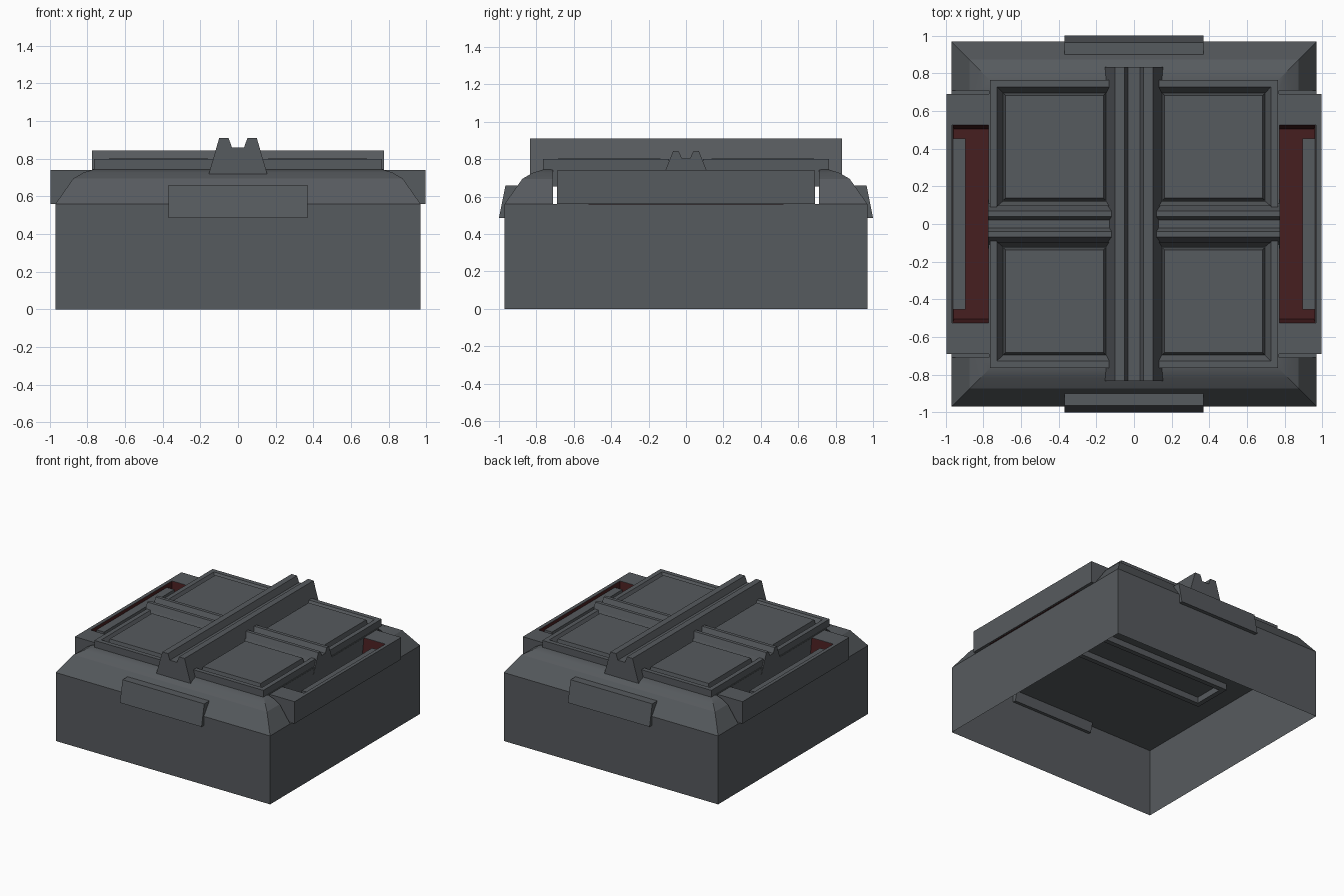
import bpy, bmesh, math
from mathutils import Vector

if "Cube" in bpy.data.objects:
    bpy.data.objects.remove(bpy.data.objects["Cube"])


def material(name, rgb):
    m = bpy.data.materials.new(name)
    m.diffuse_color = (*rgb, 1)
    m.use_nodes = True
    m.node_tree.nodes["Principled BSDF"].inputs["Base Color"].default_value = m.diffuse_color
    return m


GREY = material("slate grey", (0.094, 0.103, 0.112))
RED = material("dark red", (0.062, 0.013, 0.014))


def finish(name, bm, mat=GREY, recalc=True):
    if recalc:
        bmesh.ops.recalc_face_normals(bm, faces=bm.faces)
    me = bpy.data.meshes.new(name)
    bm.to_mesh(me)
    bm.free()
    me.materials.append(mat)
    ob = bpy.data.objects.new(name, me)
    bpy.context.collection.objects.link(ob)
    return ob


def mirror(ob, x=False, y=False):
    m = ob.modifiers.new("mirror", 'MIRROR')
    m.use_axis = (x, y, False)
    m.use_mirror_merge = False
    return ob


def rings(name, levels, bottom=False, top=True, mat=GREY):
    """Stack of rectangles (x0, x1, y0, y1, z) joined by walls."""
    bm = bmesh.new()
    loops = [[bm.verts.new(p) for p in ((a, c, z), (b, c, z), (b, d, z), (a, d, z))]
             for a, b, c, d, z in levels]
    for lo, hi in zip(loops, loops[1:]):
        for i in range(4):
            j = (i + 1) % 4
            bm.faces.new((lo[i], lo[j], hi[j], hi[i]))
    if bottom:
        bm.faces.new(loops[0][::-1])
    if top:
        bm.faces.new(loops[-1])
    return finish(name, bm, mat, recalc=False)


def box(name, x0, x1, y0, y1, z0, z1, mat=GREY):
    return rings(name, [(x0, x1, y0, y1, z0), (x0, x1, y0, y1, z1)], True, True, mat)


def extrude(name, pts, axis, a, b):
    """Profile of (across, height) points extruded along x or y from a to b."""
    bm = bmesh.new()
    vs = [bm.verts.new((a, u, z) if axis == 'x' else (u, a, z)) for u, z in pts]
    f = bm.faces.new(vs)
    r = bmesh.ops.extrude_face_region(bm, geom=[f])
    off = Vector((b - a, 0, 0) if axis == 'x' else (0, b - a, 0))
    bmesh.ops.translate(bm, vec=off, verts=[v for v in r['geom'] if isinstance(v, bmesh.types.BMVert)])
    return finish(name, bm)


def both_sides(half):
    return half + [(-u, z) for u, z in reversed(half)]


def square(s, z):
    return (-s, s, -s, s, z)


# Base walls, open underneath, closed by a ceiling
rings("base_shell", [square(0.97, 0), square(0.97, 0.56)])

# Sloped hood, kept only at the front and back ends
hood = rings("sloped_hood", [square(0.97, 0.56), square(0.875, 0.695), square(0.82, 0.727),
                             square(0.765, 0.744), square(0.715, 0.748)])
bm = bmesh.new()
bm.from_mesh(hood.data)
bmesh.ops.bisect_plane(bm, geom=bm.verts[:] + bm.edges[:] + bm.faces[:],
                       plane_co=(0, -0.71, 0), plane_no=(0, 1, 0), clear_outer=True)
for e in bm.edges:
    if len(e.link_faces) == 2:
        e.smooth = e.calc_face_angle() < math.radians(22)
for f in bm.faces:
    f.smooth = True
bm.to_mesh(hood.data)
bm.free()
mirror(hood, y=True)

# Deck under the panels
box("deck", -0.77, 0.77, -0.72, 0.72, 0.655, 0.745)

# Side housings with red recess and grey inner wall
mirror(box("side_outer_wall", 0.966, 0.995, -0.69, 0.69, 0.56, 0.74), x=True)
mirror(box("side_end_block", 0.765, 0.966, 0.526, 0.69, 0.562, 0.74), x=True, y=True)
mirror(box("side_inner_wall", 0.755, 0.772, -0.526, 0.526, 0.562, 0.74), x=True)
mirror(rings("red_recess", [(0.768, 0.965, -0.525, 0.525, 0.738), (0.768, 0.955, -0.505, 0.505, 0.60)],
             mat=RED), x=True)
mirror(box("recess_slab", 0.895, 0.962, -0.455, 0.455, 0.60, 0.715), x=True)
mirror(box("red_underside", 0.973, 0.983, -0.52, 0.52, 0.559, 0.561, RED), x=True)

# Four panels: outer rims, inner edges and raised plates
mirror(box("rim_outer_end", 0.12, 0.765, 0.728, 0.765, 0.74, 0.80), x=True, y=True)
mirror(box("rim_outer_side", 0.728, 0.765, 0.09, 0.728, 0.74, 0.80), x=True, y=True)
mirror(rings("panel_recess", [(0.125, 0.728, 0.095, 0.728, 0.80), (0.145, 0.697, 0.12, 0.697, 0.747)],
             top=False), x=True, y=True)
mirror(rings("panel_plate", [(0.15, 0.695, 0.125, 0.695, 0.745), (0.162, 0.683, 0.137, 0.683, 0.803)]),
       x=True, y=True)

# Grooved main beam and cross beams
extrude("main_beam", both_sides([(0.155, 0.72), (0.10, 0.91), (0.05, 0.91), (0.032, 0.86)]), 'y', -0.835, 0.835)
mirror(extrude("cross_beam", both_sides([(0.13, 0.69), (0.068, 0.845), (0.04, 0.845), (0.022, 0.805)]),
               'x', 0.115, 0.775), x=True)

# Rails hanging below the ceiling under the cross beams
mirror(box("under_rail", -0.77, 0.77, 0.125, 0.165, 0.51, 0.56), y=True)
mirror(box("under_rail_end", 0.73, 0.77, -0.125, 0.125, 0.51, 0.56), x=True)

# Slanted plates on the front and back
mirror(extrude("end_plate", [(-1.0, 0.485), (-0.965, 0.66), (-0.895, 0.66), (-0.945, 0.485)],
               'x', -0.37, 0.37), y=True)
